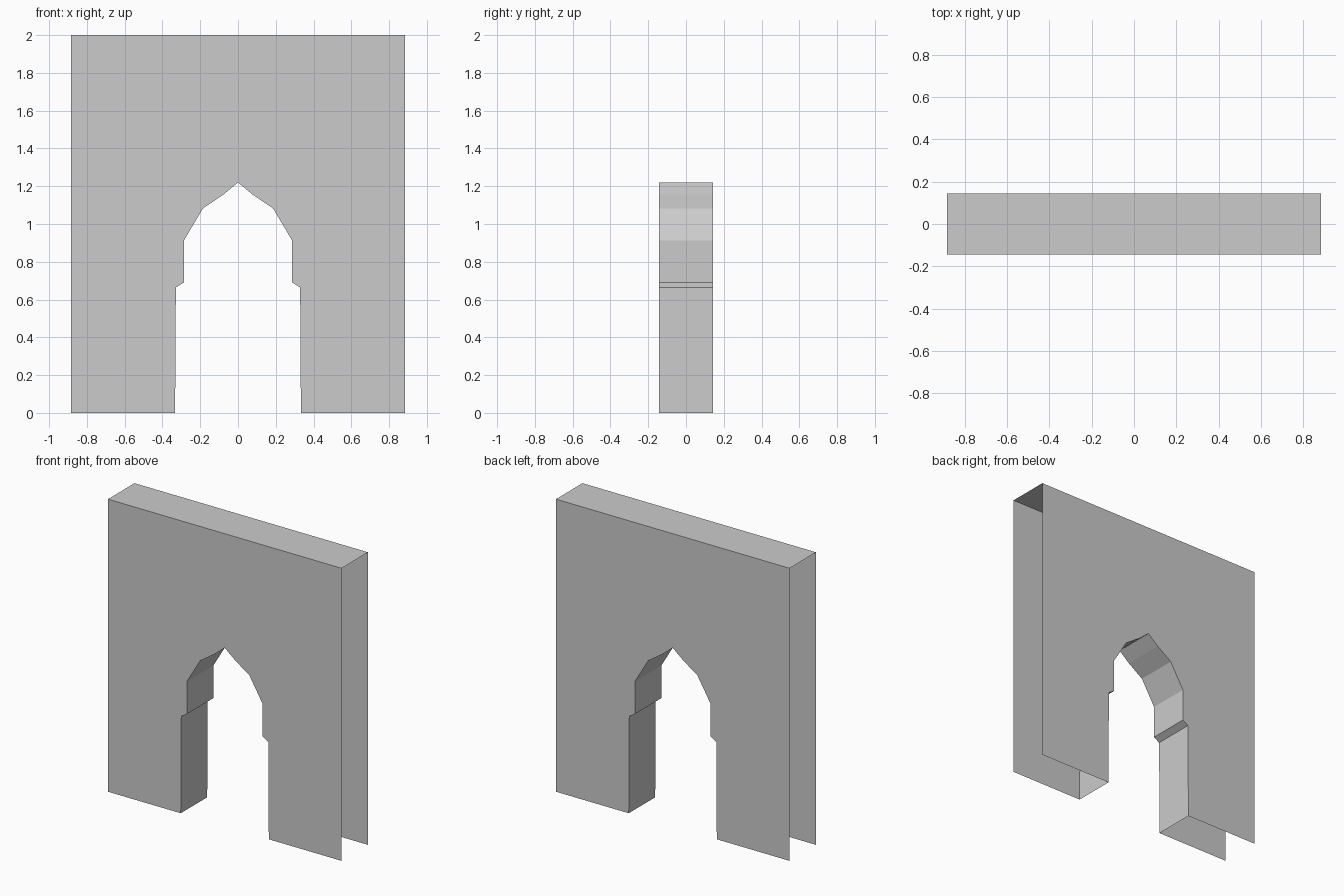
import bpy
import bmesh

if "Cube" in bpy.data.objects:
    bpy.data.objects.remove(bpy.data.objects["Cube"])

W, H, D = 0.883, 2.0, 0.143   # half width, height, half depth

# Right half of the pointed opening, from the ground to the apex
half = [(0.333, 0), (0.329, 0.664), (0.287, 0.69), (0.287, 0.912),
        (0.186, 1.082), (0.077, 1.156)]
arch = [(-x, z) for x, z in half] + [(0, 1.22)] + [(x, z) for x, z in reversed(half)]


def make_object(name, bm):
    mesh = bpy.data.meshes.new(name)
    bm.to_mesh(mesh)
    bm.free()
    obj = bpy.data.objects.new(name, mesh)
    bpy.context.collection.objects.link(obj)
    return obj


# Shell wall: outline runs around the opening, then up and over the top
outline = arch + [(W, 0), (W, H), (-W, H), (-W, 0)]
bm = bmesh.new()
front = [bm.verts.new((x, -D, z)) for x, z in outline]
back = [bm.verts.new((x, D, z)) for x, z in outline]


def bridge(i):
    bm.faces.new((front[i], back[i], back[i + 1], front[i + 1]))


# Front and back sheets
bm.faces.new(front)
bm.faces.new(list(reversed(back)))

# Lining of the opening
n = len(arch)
for i in range(n - 1):
    bridge(i)

# Top cap; the two ends and the underside stay open
bridge(n + 1)

bmesh.ops.recalc_face_normals(bm, faces=bm.faces)
# Make sure the top cap faces up so the whole shell faces outward
bm.normal_update()
if max(bm.faces, key=lambda f: f.calc_center_median().z).normal.z < 0:
    bmesh.ops.reverse_faces(bm, faces=bm.faces)
make_object("arched_wall", bm)
